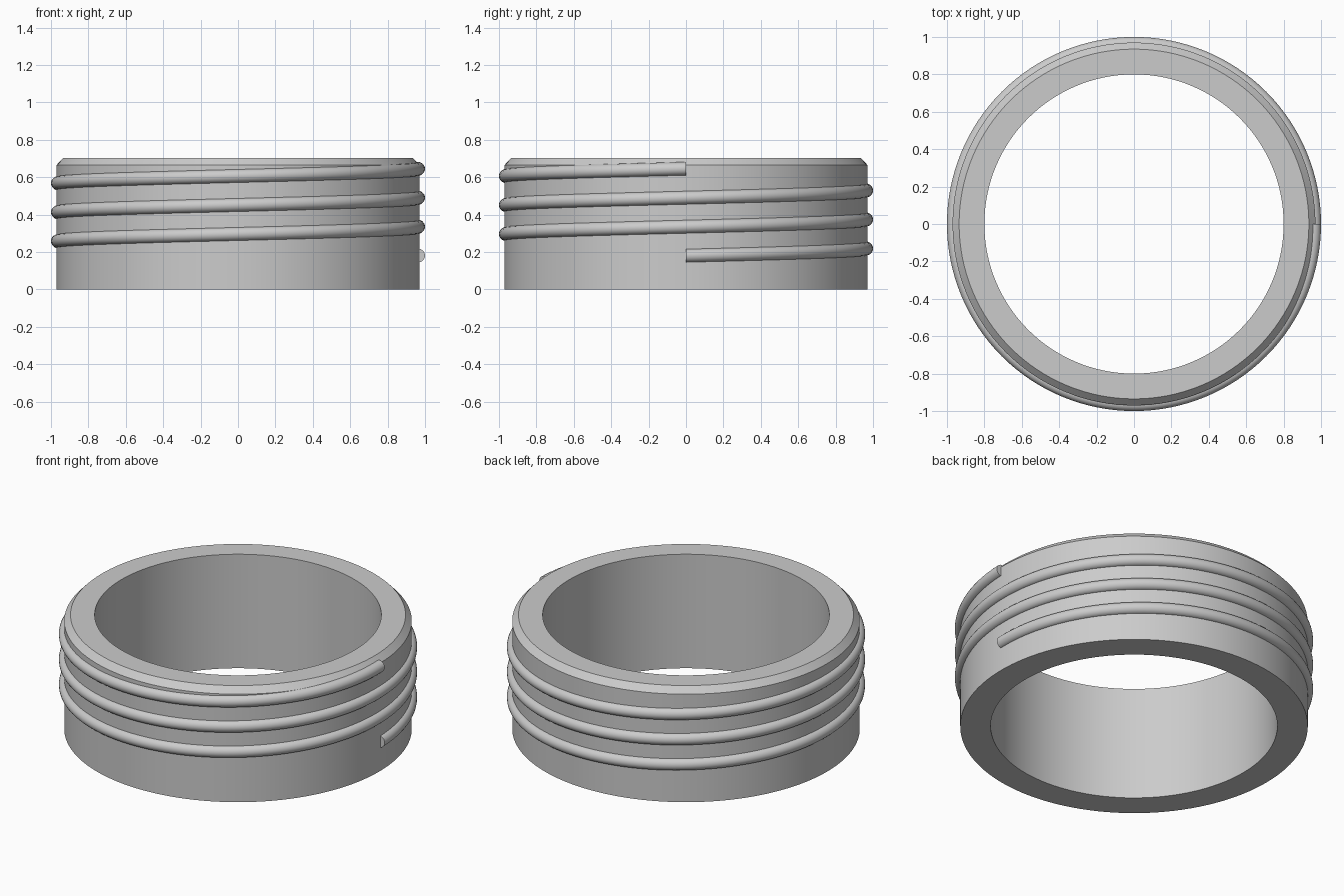
import bpy
import bmesh
import math

cube = bpy.data.objects.get("Cube")
if cube:
    bpy.data.objects.remove(cube, do_unlink=True)

grey = bpy.data.materials.new("light grey")
grey.use_nodes = True
grey.diffuse_color = (0.6, 0.6, 0.6, 1)
grey.node_tree.nodes["Principled BSDF"].inputs["Base Color"].default_value = (0.6, 0.6, 0.6, 1)

STEPS = 128  # divisions per turn


def sweep(name, profile, turns=1, pitch=0.0):
    """Carry a closed (radius, z) profile around z, rising by pitch each turn."""
    bm = bmesh.new()
    closed = pitch == 0
    count = turns * STEPS + (0 if closed else 1)
    rings = []
    for i in range(count):
        a = math.tau * i / STEPS
        rise = pitch * i / STEPS
        rings.append([bm.verts.new((r * math.cos(a), r * math.sin(a), z + rise))
                      for r, z in profile])
    n = len(profile)
    for i in range(count if closed else count - 1):
        p, q = rings[i], rings[(i + 1) % count]
        for j in range(n):
            k = (j + 1) % n
            bm.faces.new((p[j], q[j], q[k], p[k]))
    if not closed:
        bm.faces.new(rings[0])
        bm.faces.new(rings[-1])
    bmesh.ops.recalc_face_normals(bm, faces=bm.faces)
    mesh = bpy.data.meshes.new(name)
    bm.to_mesh(mesh)
    bm.free()
    mesh.materials.append(grey)
    obj = bpy.data.objects.new(name, mesh)
    bpy.context.collection.objects.link(obj)
    bpy.ops.object.select_all(action="DESELECT")
    obj.select_set(True)
    bpy.context.view_layer.objects.active = obj
    bpy.ops.object.shade_smooth_by_angle(angle=math.radians(30))
    return obj


# Hollow collar with a chamfered top rim
sweep("collar_ring", [(0.8, 0), (0.97, 0), (0.97, 0.665), (0.935, 0.702), (0.8, 0.702)])

# Round bead winding three turns up the outside, starting on the left side
BEAD = 0.036
bead_section = [(0.964 + BEAD * math.cos(math.tau * j / 20),
                 0.18 + BEAD * math.sin(math.tau * j / 20)) for j in range(20)]
sweep("screw_thread", bead_section, turns=3, pitch=0.155)
